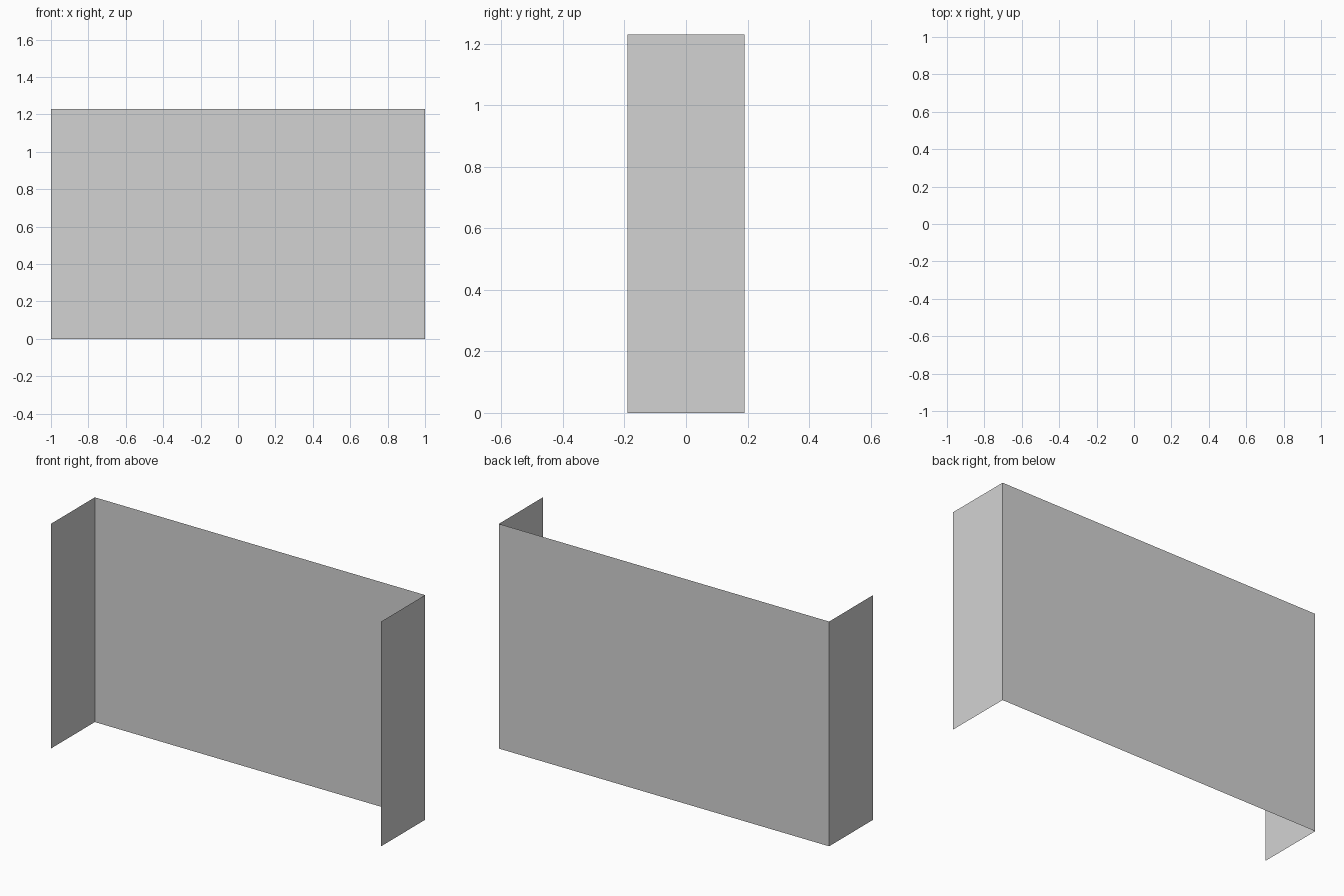
import bpy

if "Cube" in bpy.data.objects:
    bpy.data.objects.remove(bpy.data.objects["Cube"])

HALF_W, HALF_D, HEIGHT, SEAM = 1.0, 0.19, 1.23, -0.34

grey = bpy.data.materials.new("light_grey")
grey.diffuse_color = (0.65, 0.65, 0.65, 1)
grey.use_nodes = True
grey.node_tree.nodes["Principled BSDF"].inputs["Base Color"].default_value = grey.diffuse_color


def panel(name, start, end):
    """Thin upright sheet between two floor points."""
    verts = [(*start, 0), (*end, 0), (*end, HEIGHT), (*start, HEIGHT)]
    mesh = bpy.data.meshes.new(name)
    mesh.from_pydata(verts, [], [(0, 1, 2, 3)])
    mesh.materials.append(grey)
    obj = bpy.data.objects.new(name, mesh)
    bpy.context.collection.objects.link(obj)
    return obj


# Back wall in two sections meeting at the seam
panel("back_panel_narrow", (-HALF_W, HALF_D), (SEAM, HALF_D))
panel("back_panel_wide", (SEAM, HALF_D), (HALF_W, HALF_D))

# Side returns coming forward from each end
for side, x in (("left", -HALF_W), ("right", HALF_W)):
    panel(side + "_side_panel", (x, -HALF_D), (x, HALF_D))
